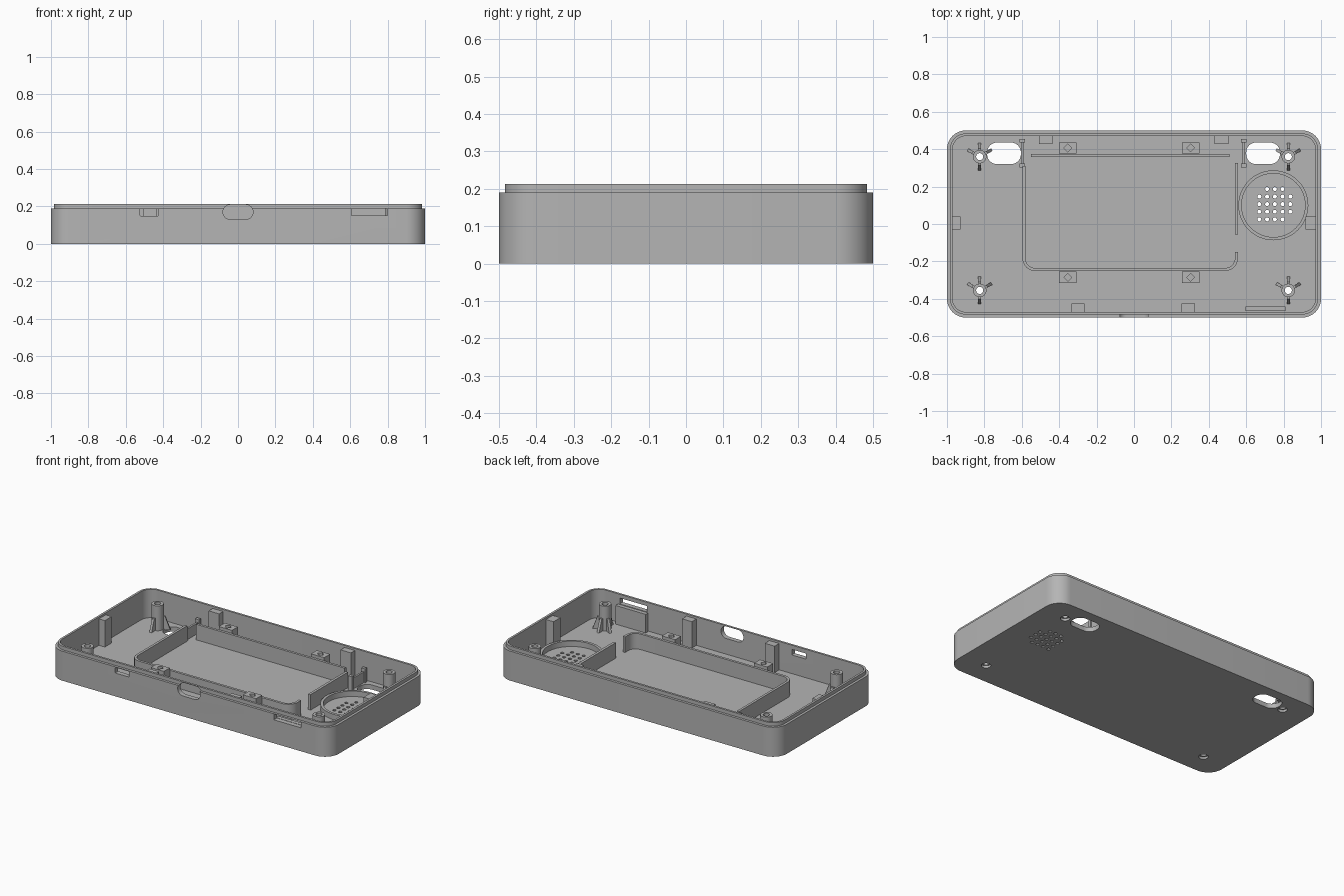
import bpy, bmesh
from math import pi, sin, cos, radians
from mathutils import Vector, Matrix

if "Cube" in bpy.data.objects:
    bpy.data.objects.remove(bpy.data.objects["Cube"])

grey = bpy.data.materials.new("matte_grey")
grey.use_nodes = True
GREY = (0.46, 0.46, 0.46, 1)
grey.diffuse_color = GREY
grey.node_tree.nodes["Principled BSDF"].inputs["Base Color"].default_value = GREY

FLOOR, LIP_Z, TOP = 0.03, 0.19, 0.213
SINK = FLOOR - 0.005          # interior parts root slightly into the floor
parts = []


def finish(name, bm):
    bmesh.ops.recalc_face_normals(bm, faces=bm.faces)
    mesh = bpy.data.meshes.new(name)
    bm.to_mesh(mesh)
    bm.free()
    mesh.materials.append(grey)
    obj = bpy.data.objects.new(name, mesh)
    bpy.context.scene.collection.objects.link(obj)
    parts.append(obj)
    return obj


def loft(bm, rings, caps=True, closed=False):
    """Bridge equal-length rings of points, capping the ends or closing the loop."""
    loops = [[bm.verts.new(p) for p in r] for r in rings]
    n = len(loops[0])
    pairs = list(zip(loops, loops[1:])) + ([(loops[-1], loops[0])] if closed else [])
    for a, b in pairs:
        for i in range(n):
            bm.faces.new((a[i], a[(i + 1) % n], b[(i + 1) % n], b[i]))
    if caps and not closed:
        bm.faces.new(loops[0][::-1])
        bm.faces.new(loops[-1])


def outline(w, d, r, seg=10):
    """Rounded rectangle of size w x d with corner radius r."""
    pts = []
    for k, (sx, sy) in enumerate([(1, 1), (-1, 1), (-1, -1), (1, -1)]):
        for i in range(seg + 1):
            a = (k + i / seg) * pi / 2
            pts.append((sx * (w / 2 - r) + r * cos(a), sy * (d / 2 - r) + r * sin(a)))
    return pts


def prism(bm, pts, z0, z1, x=0, y=0):
    loft(bm, [[(px + x, py + y, z) for px, py in pts] for z in (z0, z1)])


def front_prism(bm, pts, x, z, y0=-0.6, y1=-0.4):
    loft(bm, [[(px + x, y, pz + z) for px, pz in pts] for y in (y0, y1)])


def circle(r, seg=24):
    return [(r * cos(2 * pi * i / seg), r * sin(2 * pi * i / seg)) for i in range(seg)]


def add_box(bm, x0, x1, y0, y1, z0, z1):
    prism(bm, [(x0, y0), (x1, y0), (x1, y1), (x0, y1)], z0, z1)


def box(name, *dims):
    bm = bmesh.new()
    add_box(bm, *dims)
    return finish(name, bm)


def tube(name, x, y, r_in, r_out, z0, z1, seg=32):
    bm = bmesh.new()
    profile = [(r_in, z0), (r_out, z0), (r_out, z1), (r_in, z1)]
    loft(bm, [[(x + px, y + py, z) for px, py in circle(r, seg)] for r, z in profile],
         closed=True)
    return finish(name, bm)


def cut(obj, bm):
    """Subtract a bmesh from an object and bake the result."""
    cutter = finish("cutter", bm)
    parts.remove(cutter)
    cutter.hide_render = True
    mod = obj.modifiers.new("openings", "BOOLEAN")
    mod.operation, mod.solver, mod.object = "DIFFERENCE", "EXACT", cutter
    bpy.context.view_layer.update()
    baked = bpy.data.meshes.new_from_object(
        obj.evaluated_get(bpy.context.evaluated_depsgraph_get()))
    obj.modifiers.clear()
    obj.data = baked
    bpy.data.objects.remove(cutter)


# Tray shell with a stepped rim
bm = bmesh.new()
steps = [(0, 0), (0, LIP_Z), (0.016, LIP_Z), (0.016, TOP), (0.03, TOP), (0.03, FLOOR)]
loft(bm, [[(x, y, z) for x, y in outline(2 - 2 * i, 1 - 2 * i, 0.1 - i)] for i, z in steps])
shell = finish("shell", bm)

# Openings through the floor and the front wall
posts = [(sx * 0.825, y) for sx in (-1, 1) for y in (0.36, -0.355)]
SPEAKER = (0.745, 0.1)
bm = bmesh.new()
for x in (-0.695, 0.69):
    prism(bm, outline(0.18, 0.115, 0.052), -0.1, 0.1, x, 0.378)
for x, y in posts:
    prism(bm, circle(0.028), -0.1, 0.1, x, y)
for col in range(5):
    for row in range(5):
        if (col, row) not in [(0, 4), (4, 4), (4, 0)]:
            prism(bm, circle(0.011, 10), -0.1, 0.1, 0.67 + col * 0.0415, 0.025 + row * 0.0405)
front_prism(bm, outline(0.16, 0.078, 0.038), 0, 0.17)
front_prism(bm, outline(0.1, 0.036, 0.003, 2), -0.475, 0.168)
front_prism(bm, outline(0.195, 0.038, 0.003, 2), 0.703, 0.17)
cut(shell, bm)

# Screw posts with sloping fins
for i, (x, y) in enumerate(posts):
    tube(f"screw_post_{i}", x, y, 0.019, 0.036, 0.015, 0.19)
    bm = bmesh.new()
    for deg in (30, 90, 150, 270):
        turn = Matrix.Translation((x, y, 0)) @ Matrix.Rotation(radians(deg), 4, "Z")
        side = [(0.03, SINK), (0.075, SINK), (0.045, 0.11), (0.03, 0.11)]
        loft(bm, [[turn @ Vector((r, t, z)) for r, z in side] for t in (-0.008, 0.008)])
    finish(f"post_fins_{i}", bm)

# Pillars along the walls
for name, x, y, w, d in [("back_pillar_right", -0.472, 0.454, 0.074, 0.05),
                         ("back_pillar_left", 0.467, 0.454, 0.074, 0.05),
                         ("front_pillar_right", -0.3, -0.449, 0.07, 0.05),
                         ("front_pillar_left", 0.29, -0.449, 0.07, 0.05),
                         ("side_pillar_right", -0.951, 0.005, 0.046, 0.07),
                         ("side_pillar_left", 0.944, 0.005, 0.056, 0.07)]:
    box(name, x - w / 2, x + w / 2, y - d / 2, y + d / 2, SINK, 0.2)

# Display frame: rounded U wall plus straight walls
FRAME_Z = 0.13
path = [(-0.5885, 0.31)]
for cx, start in ((-0.5285, 180), (0.4875, 270)):
    for i in range(9):
        a = radians(start + i * 90 / 8)
        path.append((cx + 0.06 * cos(a), -0.183 + 0.06 * sin(a)))
path.append((0.5475, -0.15))
path = [Vector(p) for p in path]
left, right = [], []
for i, p in enumerate(path):
    t = (path[min(i + 1, len(path) - 1)] - path[max(i - 1, 0)]).normalized()
    if i in (0, len(path) - 1) or abs(t.x) < 0.05:
        t = Vector((0, 1 if i > 9 else -1))
    side = Vector((-t.y, t.x)) * 0.008
    left.append(p + side)
    right.append(p - side)
bm = bmesh.new()
prism(bm, left + right[::-1], SINK, FRAME_Z)
finish("display_frame", bm)
box("frame_side_wall", 0.539, 0.556, -0.055, 0.325, SINK, FRAME_Z)
box("frame_back_wall", -0.55, 0.51, 0.358, 0.374, SINK, FRAME_Z)

# Screw blocks with square sockets
for i, (x, y) in enumerate([(x, y) for x in (-0.354, 0.303) for y in (0.407, -0.285)]):
    block = box(f"screw_block_{i}", x - 0.047, x + 0.047, y - 0.03, y + 0.03, SINK, 0.148)
    bm = bmesh.new()
    prism(bm, circle(0.021, 4), 0.07, 0.2, x, y)
    cut(block, bm)

# I-shaped brackets beside the long floor slots
for name, x in (("bracket_right", -0.597), ("bracket_left", 0.587)):
    bm = bmesh.new()
    add_box(bm, x - 0.006, x + 0.006, 0.32, 0.436, SINK, 0.1)
    for y in (0.313, 0.445):
        add_box(bm, x - 0.014, x + 0.014, y - 0.01, y + 0.01, SINK, 0.12)
    finish(name, bm)

# Speaker ring and the support plate under the card slot
tube("speaker_ring", *SPEAKER, 0.17, 0.187, SINK, 0.065, 48)
box("card_support", 0.595, 0.81, -0.465, -0.44, SINK, 0.15)

# Smooth curved surfaces, keep edges crisp
for obj in bpy.context.view_layer.objects:
    obj.select_set(obj in parts)
bpy.context.view_layer.objects.active = shell
bpy.ops.object.shade_smooth_by_angle(angle=radians(30))
